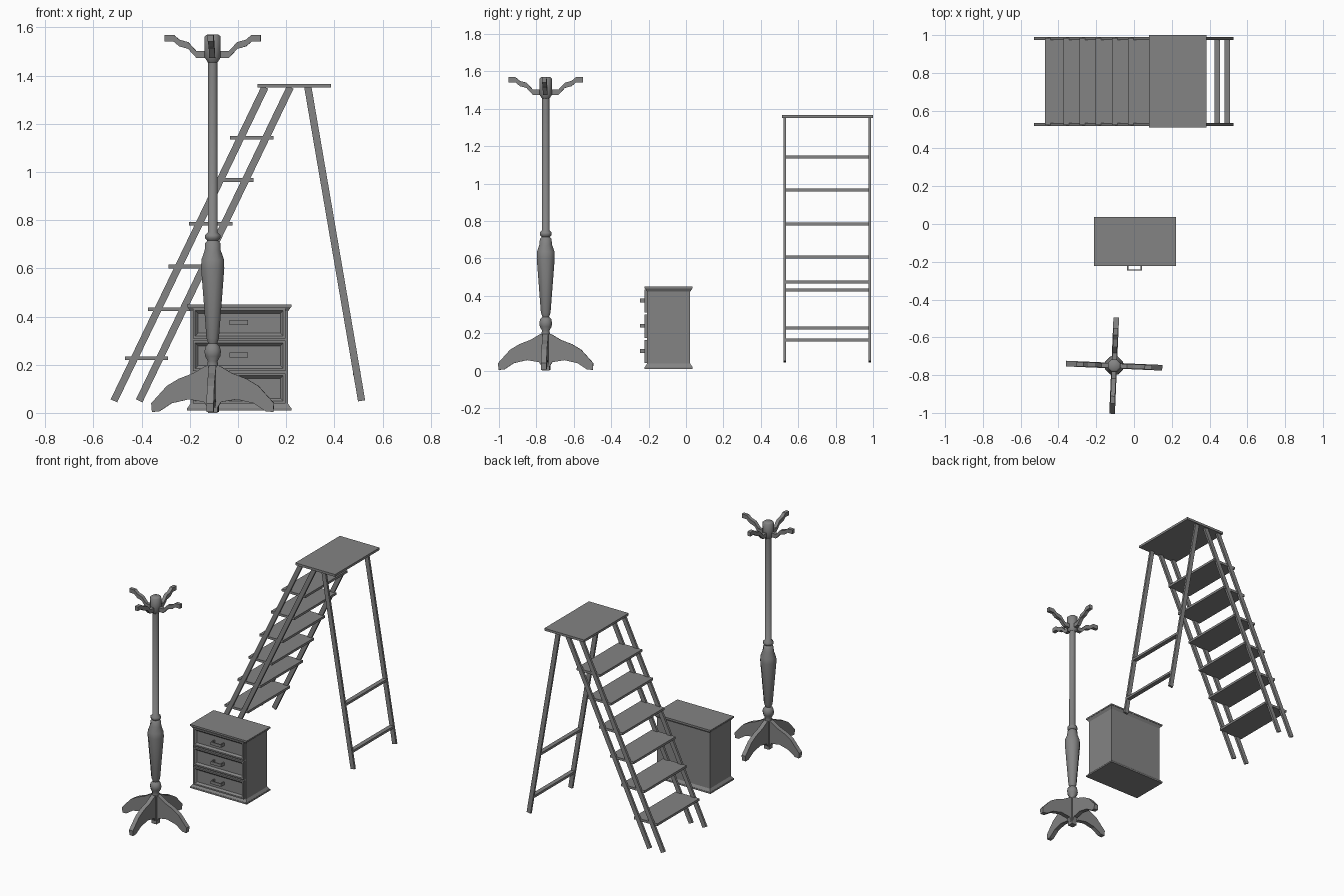
import bpy, bmesh, math
from mathutils import Vector, Matrix

cube = bpy.data.objects.get("Cube")
if cube:
    bpy.data.objects.remove(cube)

grey = bpy.data.materials.new("plain grey")
grey.use_nodes = True
COLOUR = (0.23, 0.23, 0.23, 1)
grey.diffuse_color = COLOUR
grey.node_tree.nodes["Principled BSDF"].inputs["Base Color"].default_value = COLOUR


def finish(name, bm, smooth=None):
    bmesh.ops.recalc_face_normals(bm, faces=bm.faces)
    mesh = bpy.data.meshes.new(name)
    bm.to_mesh(mesh)
    bm.free()
    mesh.materials.append(grey)
    ob = bpy.data.objects.new(name, mesh)
    bpy.context.collection.objects.link(ob)
    if smooth:
        bpy.ops.object.select_all(action='DESELECT')
        ob.select_set(True)
        bpy.context.view_layer.objects.active = ob
        bpy.ops.object.shade_smooth_by_angle(angle=math.radians(smooth))
    return ob


def box(name, x, y, z, flare=0):
    """Box from ranges; flare widens the top (or the bottom if negative)."""
    bm = bmesh.new()
    rings = []
    for i in (0, 1):
        f = max(flare, 0) if i else max(-flare, 0)
        rings.append([bm.verts.new(p) for p in (
            (x[0] - f, y[0] - f, z[i]), (x[1] + f, y[0] - f, z[i]),
            (x[1] + f, y[1] + f, z[i]), (x[0] - f, y[1] + f, z[i]))])
    a, b = rings
    bm.faces.new(a)
    bm.faces.new(b)
    for i in range(4):
        j = (i + 1) % 4
        bm.faces.new((a[i], a[j], b[j], b[i]))
    return finish(name, bm)


def slab(name, outline, y0, y1, matrix=Matrix()):
    """Extrude an x-z outline from y0 to y1."""
    bm = bmesh.new()
    face = bm.faces.new([bm.verts.new((x, y0, z)) for x, z in outline])
    ext = bmesh.ops.extrude_face_region(bm, geom=[face])
    verts = [v for v in ext["geom"] if isinstance(v, bmesh.types.BMVert)]
    bmesh.ops.translate(bm, vec=(0, y1 - y0, 0), verts=verts)
    bmesh.ops.transform(bm, matrix=matrix, verts=bm.verts)
    return finish(name, bm)


def rail(name, bottom, top, width, y0, y1):
    a, b = Vector(bottom), Vector(top)
    d = (b - a).normalized()
    n = Vector((-d.y, d.x)) * width / 2
    return slab(name, [a - n, b - n, b + n, a + n], y0, y1)


# Step ladder
box("ladder_top", (0.08, 0.385), (0.512, 1.0), (1.35, 1.366))
for side, y0 in (("front", 0.52), ("back", 0.975)):
    y1 = y0 + 0.015
    rail("ladder_outer_rail_" + side, (-0.515, 0.05), (0.112, 1.352), 0.03, y0, y1)
    rail("ladder_inner_rail_" + side, (-0.41, 0.05), (0.217, 1.352), 0.03, y0, y1)
    rail("ladder_rear_leg_" + side, (0.513, 0.05), (0.29, 1.352), 0.03, y0, y1)
for i, z in enumerate((0.227, 0.43, 0.607, 0.785, 0.967, 1.142)):
    x = -0.47 + (z - 0.227) * 0.478
    box(f"ladder_step_{i + 1}", (x, x + 0.18), (0.525, 0.985), (z - 0.008, z + 0.008))
for i, z in enumerate((0.165, 0.475)):
    x = 0.513 - (z - 0.05) * 0.171
    box(f"ladder_crossbar_{i + 1}", (x - 0.015, x + 0.015), (0.53, 0.98), (z - 0.008, z + 0.008))

# Chest of drawers
X, Y = (-0.198, 0.208), (-0.208, 0.022)
WX, WY = (-0.212, 0.222), (-0.222, 0.036)
box("chest_body", X, Y, (0.03, 0.43))
box("chest_top_moulding", X, Y, (0.422, 0.44), 0.012)
box("chest_top", WX, WY, (0.44, 0.45))
box("chest_base_moulding", X, Y, (0.02, 0.038), -0.012)
box("chest_base", WX, WY, (0.01, 0.02))
for i, z in enumerate((0.105, 0.24, 0.375)):
    # Drawer front with a sloped recess
    bm = bmesh.new()
    bmesh.ops.create_cube(bm, size=1)
    bmesh.ops.scale(bm, vec=(0.385, 0.03, 0.125), verts=bm.verts)
    bmesh.ops.translate(bm, vec=(0.005, -0.207, z - 0.003), verts=bm.verts)
    bm.normal_update()
    front = [f for f in bm.faces if f.normal.y < -0.9]
    bmesh.ops.inset_region(bm, faces=front, thickness=0.014)
    bmesh.ops.inset_region(bm, faces=front, thickness=0.016, depth=-0.012)
    finish(f"drawer_front_{i + 1}", bm)
    # U-shaped pull
    box(f"drawer_pull_{i + 1}", (-0.036, 0.042), (-0.247, -0.24), (z - 0.01, z + 0.01))
    for side, x in (("right", -0.036), ("left", 0.035)):
        box(f"drawer_pull_post_{side}_{i + 1}", (x, x + 0.007), (-0.24, -0.205), (z - 0.01, z + 0.01))

# Coat stand: turned column
CENTRE = Matrix.Translation((-0.105, -0.75, 0))


def lathe(name, profile, sides=8):
    bm = bmesh.new()
    rings = []
    for r, z in profile:
        rings.append([bm.verts.new((r * math.cos(t), r * math.sin(t), z))
                      for t in (math.tau * (k + 0.5) / sides for k in range(sides))])
    for a, b in zip(rings, rings[1:]):
        for k in range(sides):
            j = (k + 1) % sides
            bm.faces.new((a[k], a[j], b[j], b[k]))
    bm.faces.new(rings[0])
    bm.faces.new(rings[-1])
    bmesh.ops.transform(bm, matrix=CENTRE, verts=bm.verts)
    return finish(name, bm, 50)


lathe("stand_column", [
    (0.022, 0.03), (0.024, 0.2), (0.022, 0.215), (0.034, 0.235), (0.037, 0.255),
    (0.032, 0.275), (0.02, 0.288), (0.028, 0.31), (0.052, 0.6), (0.051, 0.635),
    (0.036, 0.675), (0.034, 0.705), (0.024, 0.715), (0.034, 0.725), (0.034, 0.738),
    (0.022, 0.75), (0.021, 1.47)])
lathe("stand_cap", [(0.022, 1.455), (0.036, 1.475), (0.036, 1.562), (0.026, 1.57)])

# Four curved feet and four coat hooks
FOOT = [(0, 0.2), (0.03, 0.195), (0.08, 0.165), (0.14, 0.142), (0.19, 0.112),
        (0.255, 0.04), (0.252, 0.004), (0.222, 0.006), (0.17, 0.04), (0.1, 0.056),
        (0.035, 0.045), (0.02, 0.02), (0, 0.02)]
PATH = [(0, 1.488), (0.068, 1.488), (0.102, 1.525), (0.138, 1.535), (0.162, 1.555), (0.2, 1.555)]
HOOK = [(r, z + 0.014) for r, z in PATH] + [(r, z - 0.014) for r, z in reversed(PATH)]
for i in range(4):
    turn = CENTRE @ Matrix.Rotation(math.radians(90 * i - 2.5), 4, 'Z')
    slab(f"stand_foot_{i + 1}", FOOT, -0.015, 0.015, turn)
    slab(f"stand_hook_{i + 1}", HOOK, -0.012, 0.012, turn)
box("stand_hub", (-0.125, -0.085), (-0.77, -0.73), (0.0, 0.19))
